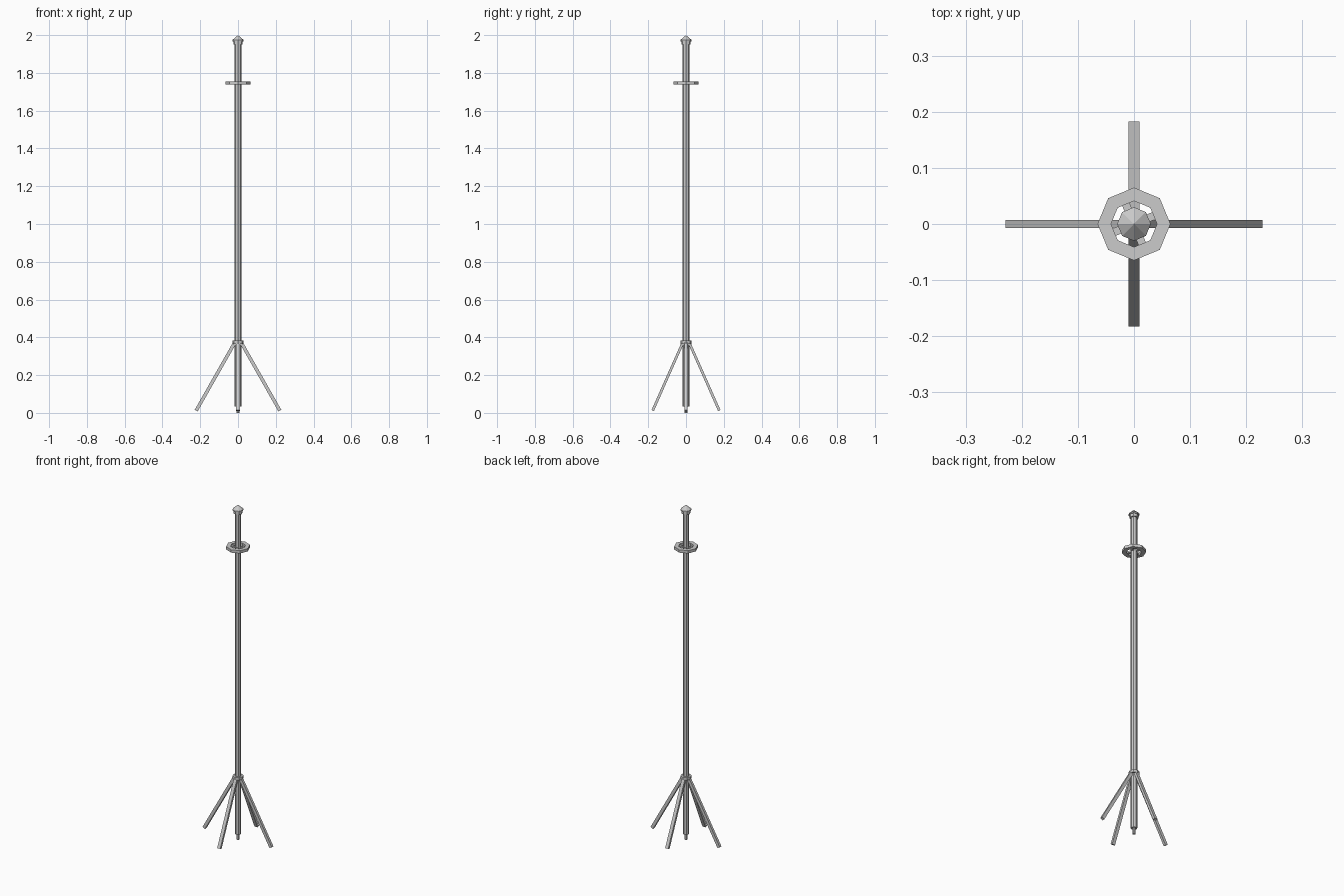
import bpy, bmesh, math
from mathutils import Vector

if "Cube" in bpy.data.objects:
    bpy.data.objects.remove(bpy.data.objects["Cube"])

def finish(name, bm):
    bmesh.ops.recalc_face_normals(bm, faces=bm.faces)
    me = bpy.data.meshes.new(name)
    bm.to_mesh(me)
    bm.free()
    ob = bpy.data.objects.new(name, me)
    bpy.context.collection.objects.link(ob)
    return ob

def lathe(name, profile, n=8, closed=False):
    """Revolve (radius, z) points with n flat sides; ends are capped unless closed."""
    bm = bmesh.new()
    rings = []
    for r, z in profile:
        if r == 0:
            rings.append([bm.verts.new((0, 0, z))] * n)
        else:
            rings.append([bm.verts.new((r * math.cos(2 * math.pi * i / n),
                                        r * math.sin(2 * math.pi * i / n), z)) for i in range(n)])
    pairs = list(zip(rings, rings[1:]))
    if closed:
        pairs.append((rings[-1], rings[0]))
    for a, b in pairs:
        for i in range(n):
            j = (i + 1) % n
            bm.faces.new(list(dict.fromkeys((a[i], a[j], b[j], b[i]))))
    if not closed:
        for ring in (rings[0], rings[-1]):
            if ring[0] is not ring[1]:
                bm.faces.new(ring)
    return finish(name, bm)

def bar(name, a, b, width, depth):
    """Rectangular bar from a to b; width is the horizontal sideways size."""
    a, b = Vector(a), Vector(b)
    d = (b - a).normalized()
    side = d.cross(Vector((0, 0, 1))).normalized()
    up = side.cross(d)
    bm = bmesh.new()
    ends = [[bm.verts.new(p + side * s * width / 2 + up * t * depth / 2)
             for s, t in ((-1, -1), (1, -1), (1, 1), (-1, 1))] for p in (a, b)]
    for e in ends:
        bm.faces.new(e)
    for i in range(4):
        j = (i + 1) % 4
        bm.faces.new((ends[0][i], ends[0][j], ends[1][j], ends[1][i]))
    return finish(name, bm)

# Pole with foot spike, leg collar and pointed cap
lathe("pole", [(0.0175, 0.035), (0.0175, 1.96)])
lathe("foot_spike", [(0.008, 0), (0.008, 0.04)])
lathe("leg_collar", [(0.03, 0.366), (0.03, 0.382)])
lathe("pole_cap", [(0.025, 1.95), (0.025, 1.967), (0.03, 1.967), (0.03, 1.974), (0, 2.0)])

# Hanging ring and its four spokes
lathe("top_ring", [(0.065, 1.738), (0.065, 1.755), (0.041, 1.755), (0.041, 1.738)], closed=True)
for k in range(4):
    t = math.radians(22.5 + 90 * k)
    c, s = math.cos(t), math.sin(t)
    bar(f"ring_spoke_{k + 1}", (0.012 * c, 0.012 * s, 1.7465), (0.044 * c, 0.044 * s, 1.7465), 0.014, 0.010)

# Splayed legs: wider stance sideways than front to back
for s, side, end in ((1, "right", "back"), (-1, "left", "front")):
    bar(f"{side}_leg", (0.016 * s, 0, 0.374), (0.2215 * s, 0, 0.012), 0.015, 0.018)
    bar(f"{end}_leg", (0, 0.016 * s, 0.374), (0, 0.1765 * s, 0.012), 0.02, 0.014)
